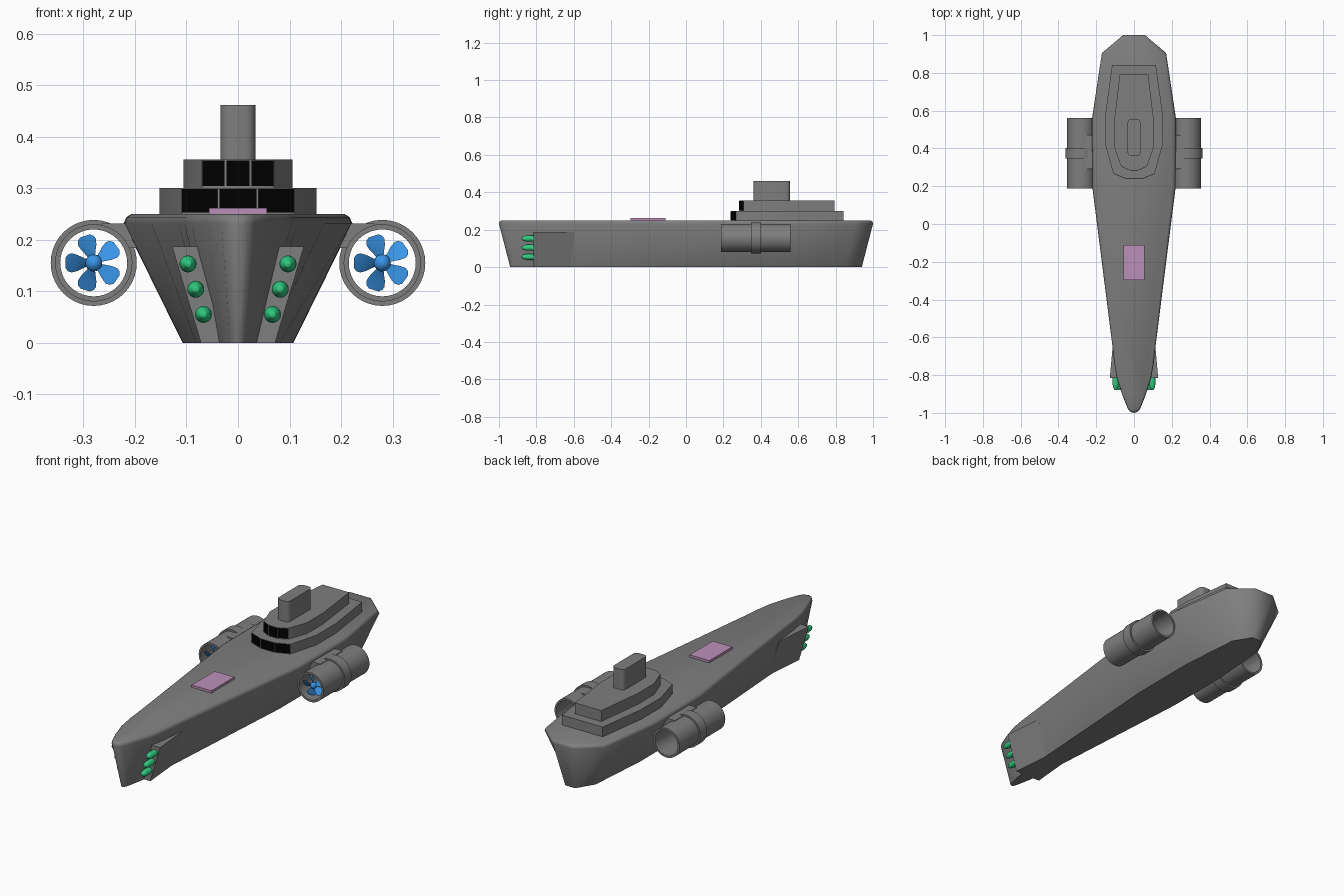
import bpy, bmesh, math
from mathutils import Vector, Matrix

if "Cube" in bpy.data.objects:
    bpy.data.objects.remove(bpy.data.objects["Cube"])


def material(name, rgb):
    m = bpy.data.materials.new(name)
    m.diffuse_color = (*rgb, 1)
    m.use_nodes = True
    m.node_tree.nodes["Principled BSDF"].inputs["Base Color"].default_value = m.diffuse_color
    return m


GREY = material("dark_grey", (0.21, 0.21, 0.21))
BLACK = material("black_glass", (0.0, 0.0, 0.0))
GREEN = material("green", (0.03, 0.60, 0.22))
BLUE = material("blue", (0.04, 0.30, 0.80))
PINK = material("pink", (0.50, 0.28, 0.48))


def finish(bm, name, mat=GREY, angle=30):
    bmesh.ops.recalc_face_normals(bm, faces=bm.faces[:])
    me = bpy.data.meshes.new(name)
    bm.to_mesh(me)
    bm.free()
    ob = bpy.data.objects.new(name, me)
    bpy.context.collection.objects.link(ob)
    me.materials.append(mat)
    bpy.ops.object.select_all(action='DESELECT')
    bpy.context.view_layer.objects.active = ob
    ob.select_set(True)
    bpy.ops.object.shade_smooth_by_angle(angle=math.radians(angle))
    return ob


def add_loft(bm, rings, loop=False):
    """Skin a list of equal-length point rings; cap the ends or close the loop."""
    vs = [[bm.verts.new(p) for p in r] for r in rings]
    n = len(vs[0])
    pairs = list(zip(vs, vs[1:])) + ([(vs[-1], vs[0])] if loop else [])
    for a, b in pairs:
        for i in range(n):
            j = (i + 1) % n
            bm.faces.new((a[i], a[j], b[j], b[i]))
    if not loop:
        bm.faces.new(vs[0])
        bm.faces.new(vs[-1])


def loft(name, rings, mat=GREY, loop=False, angle=30):
    bm = bmesh.new()
    add_loft(bm, rings, loop)
    return finish(bm, name, mat, angle)


def lathe(name, cx, cz, profile, mat=GREY, loop=False, seg=40):
    """Revolve (radius, y) points around an axis parallel to y."""
    t = [2 * math.pi * i / seg for i in range(seg)]
    return loft(name, [[(cx + r * math.cos(a), y, cz + r * math.sin(a)) for a in t]
                       for r, y in profile], mat, loop)


def mirrored(half):
    """Close a half outline (x >= 0) by mirroring it across x = 0."""
    return half + [(-x, y) for x, y in reversed(half) if x > 0]


def level(outline, z, sx=1, sy=1):
    return [(x * sx, y * sy, z) for x, y in outline]


# Hull with chamfered deck edge
hull = mirrored([(0, -1), (0.018, -0.995), (0.032, -0.98), (0.06, -0.91), (0.09, -0.82),
                 (0.104, -0.74), (0.115, -0.64), (0.168, -0.22), (0.22, 0.19),
                 (0.222, 0.56), (0.17, 0.905), (0.058, 1.0)])
loft("hull", [level(hull, 0, 0.485, 0.94), level(hull, 0.232),
              level(hull, 0.244, 0.975, 0.997), level(hull, 0.25, 0.93, 0.985)], angle=56)

# Superstructure tiers with three front windows each
tiers = [("lower_deckhouse", 0.24, 0.30,
          [(0.038, 0.24), (0.11, 0.268), (0.152, 0.42), (0.152, 0.58), (0.116, 0.842)]),
         ("upper_deckhouse", 0.29, 0.356,
          [(0.024, 0.285), (0.07, 0.308), (0.106, 0.41), (0.106, 0.54), (0.075, 0.795)])]
for name, z0, z1, half in tiers:
    loft(name, [level(mirrored(half), z) for z in (z0, z1)])
    front = [(-half[1][0], half[1][1]), (-half[0][0], half[0][1]), half[0], half[1]]
    for k in range(3):
        p, q = Vector(front[k]), Vector(front[k + 1])
        d = (q - p).normalized()
        out = Vector((d.y, -d.x)) * 0.002
        p, q = p + d * 0.002, q - d * 0.002
        foot = [p - out, q - out, q + out, p + out]
        zb = 0.253 if z0 < 0.27 else 0.304
        loft(name + "_window", [level(foot, z) for z in (zb, z1 - 0.002)], BLACK)

# Funnel: rounded rectangle plan
funnel = []
for cx, cy, a0 in ((1, 1, 0), (-1, 1, 90), (-1, -1, 180), (1, -1, 270)):
    for k in range(5):
        a = math.radians(a0 + k * 22.5)
        funnel.append((cx * 0.014 + 0.02 * math.cos(a),
                       0.458 + cy * 0.078 + 0.02 * math.sin(a)))
loft("funnel", [level(funnel, 0.35), level(funnel, 0.461)])

# Foredeck hatch
hatch = [(-0.056, -0.296), (0.056, -0.296), (0.056, -0.11), (-0.056, -0.11)]
loft("deck_hatch", [level(hatch, 0.245), level(hatch, 0.262)], PINK)

for s, side in ((1, "right"), (-1, "left")):
    # Launcher sponson and its missiles
    loft(side + "_launcher", [
        [(s * x, -0.815, z) for x, z in ((0.02, 0), (0.072, 0), (0.128, 0.187), (0.02, 0.187))],
        [(s * x, -0.60, z) for x, z in ((0.02, 0), (0.053, 0), (0.1085, 0.187), (0.02, 0.187))]])
    for x, z in ((0.097, 0.153), (0.082, 0.104), (0.067, 0.055)):
        lathe(side + "_missile", s * x, z,
              [(0.016, -0.80), (0.0165, -0.845), (0.0145, -0.86), (0.011, -0.871),
               (0.006, -0.878), (0.001, -0.88)], GREEN, seg=20)

    # Engine duct, band and pylon
    ex, ez = s * 0.28, 0.155
    lathe(side + "_engine_duct", ex, ez,
          [(0.065, 0.188), (0.075, 0.188), (0.075, 0.56), (0.065, 0.56)], loop=True)
    lathe(side + "_engine_band", ex, ez,
          [(0.070, 0.348), (0.0835, 0.348), (0.0835, 0.402), (0.070, 0.402)], loop=True)
    arc = [(0.28 + 0.07 * math.cos(math.radians(a)), ez + 0.07 * math.sin(math.radians(a)))
           for a in range(102, 158, 9)]
    prof = [(0.17, 0.231), (0.265, 0.231)] + arc + [(0.17, 0.185)]
    loft(side + "_engine_pylon", [[(s * x, y, z) for x, z in prof] for y in (0.29, 0.47)])

    # Five-bladed fan
    bm = bmesh.new()
    bmesh.ops.create_uvsphere(bm, u_segments=20, v_segments=12, radius=0.0165,
                              matrix=Matrix.Translation((ex, 0.215, ez)))
    for k in range(5):
        spin = Matrix.Translation((ex, 0.215, ez)) @ Matrix.Rotation(
            math.radians(-18 + 72 * k), 4, 'Y')
        rings = []
        for r, c, pitch in ((0.008, 0.014, 45), (0.02, 0.026, 40), (0.032, 0.038, 34),
                            (0.043, 0.043, 30), (0.05, 0.037, 28), (0.055, 0.022, 26)):
            turn = Matrix.Rotation(math.radians(-pitch), 4, 'Z')
            rings.append([spin @ (turn @ Vector((u * c / 2, v * 0.0015, 0)) + Vector((0, 0, r)))
                          for u, v in ((-1, 0), (0, -1), (1, 0), (0, 1))])
        add_loft(bm, rings)
    finish(bm, side + "_fan", BLUE, 40)
